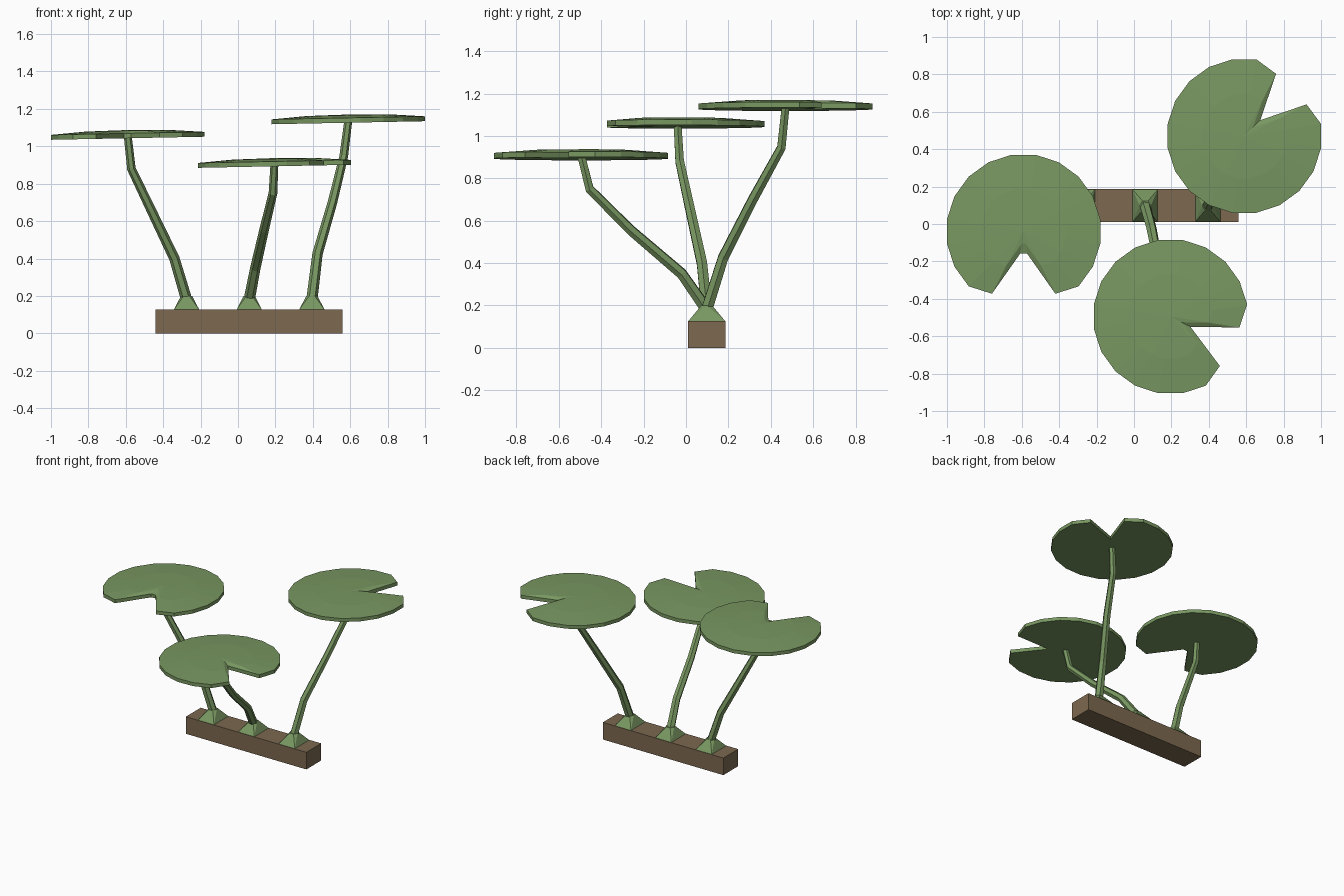
import bpy, bmesh
from math import sin, cos, radians, pi
from mathutils import Vector

if "Cube" in bpy.data.objects:
    bpy.data.objects.remove(bpy.data.objects["Cube"])


def material(name, rgb):
    m = bpy.data.materials.new(name)
    m.diffuse_color = (*rgb, 1)
    m.use_nodes = True
    m.node_tree.nodes["Principled BSDF"].inputs["Base Color"].default_value = m.diffuse_color
    return m


GREEN = material("leaf_green", (0.19, 0.31, 0.12))
BROWN = material("soil_brown", (0.20, 0.14, 0.08))


def finish(bm, name, mat):
    bmesh.ops.recalc_face_normals(bm, faces=bm.faces)
    me = bpy.data.meshes.new(name)
    bm.to_mesh(me)
    bm.free()
    me.materials.append(mat)
    ob = bpy.data.objects.new(name, me)
    bpy.context.collection.objects.link(ob)
    return ob


def bridge(bm, a, b):
    n = len(a)
    for i in range(n):
        j = (i + 1) % n
        bm.faces.new((a[i], a[j], b[j], b[i]))


def pad(name, x, y, z, notch):
    """Notched 20-sided leaf with a shallow domed top and slight tilt."""
    bm = bmesh.new()

    def ring(scale, h):
        vs = []
        for i in range(20):
            a = 9 + 18 * i
            d = abs((a - notch + 180) % 360 - 180)
            r = 0.415 * scale * (0.29 if d < 12 else 0.9 if d < 29 else 1)
            px = r * cos(radians(a))
            vs.append(bm.verts.new((x + px, y + r * sin(radians(a)), z + h + 0.02 * px)))
        return vs

    low, rim, inner = ring(1, 0), ring(1, 0.026), ring(0.55, 0.04)
    bridge(bm, low, rim)
    bridge(bm, rim, inner)
    for ringv, h in ((low, 0), (inner, 0.044)):
        c = bm.verts.new((x, y, z + h))
        for i in range(20):
            bm.faces.new((ringv[i], ringv[(i + 1) % 20], c))
    finish(bm, name, GREEN)


def stem(name, pts, r0=0.03, r1=0.021, sides=6):
    """Tapered six-sided tube along a bent path."""
    bm = bmesh.new()
    pts = [Vector(p) for p in pts]
    rings = []
    for i, p in enumerate(pts):
        t = (pts[min(i + 1, len(pts) - 1)] - pts[max(i - 1, 0)]).normalized()
        u = Vector((0, 1, 0)).cross(t).normalized()
        v = t.cross(u)
        r = r0 + (r1 - r0) * i / (len(pts) - 1)
        rings.append([bm.verts.new(p + r * (u * cos(2 * pi * k / sides) + v * sin(2 * pi * k / sides)))
                      for k in range(sides)])
    for a, b in zip(rings, rings[1:]):
        bridge(bm, a, b)
    bm.faces.new(rings[0])
    bm.faces.new(rings[-1])
    finish(bm, name, GREEN)


def foot(name, x, y):
    """Rectangular base narrowing to a six-sided collar."""
    bm = bmesh.new()
    for sx in (-1, 1):
        for sy in (-1, 1):
            bm.verts.new((x + sx * 0.068, y + sy * 0.087, 0.126))
    for k in range(6):
        bm.verts.new((x + 0.03 * cos(k * pi / 3), y + 0.03 * sin(k * pi / 3), 0.2))
    bmesh.ops.convex_hull(bm, input=bm.verts)
    finish(bm, name, GREEN)


# planter bar
bm = bmesh.new()
bmesh.ops.create_cube(bm, size=1)
for v in bm.verts:
    v.co = (0.06 + v.co.x, 0.098 + v.co.y * 0.176, 0.064 + v.co.z * 0.128)
finish(bm, "planter_bar", BROWN)

# plants: stem path, pad underside height, notch direction
plants = {
    "left": ([(-0.275, 0.098, 0.18), (-0.34, 0.075, 0.40), (-0.46, 0.02, 0.65),
              (-0.57, -0.03, 0.88), (-0.59, -0.04, 1.06)], 1.043, 270),
    "middle": ([(0.06, 0.098, 0.18), (0.093, -0.02, 0.35), (0.14, -0.26, 0.555),
                (0.187, -0.455, 0.75), (0.195, -0.495, 0.91)], 0.893, 333),
    "right": ([(0.395, 0.098, 0.18), (0.425, 0.175, 0.425), (0.505, 0.315, 0.70),
               (0.565, 0.45, 0.945), (0.59, 0.47, 1.14)], 1.126, 45),
}
for side, (path, z, notch) in plants.items():
    foot(side + "_stem_foot", path[0][0], path[0][1])
    stem(side + "_stem", path)
    pad(side + "_pad", path[-1][0], path[-1][1], z, notch)
